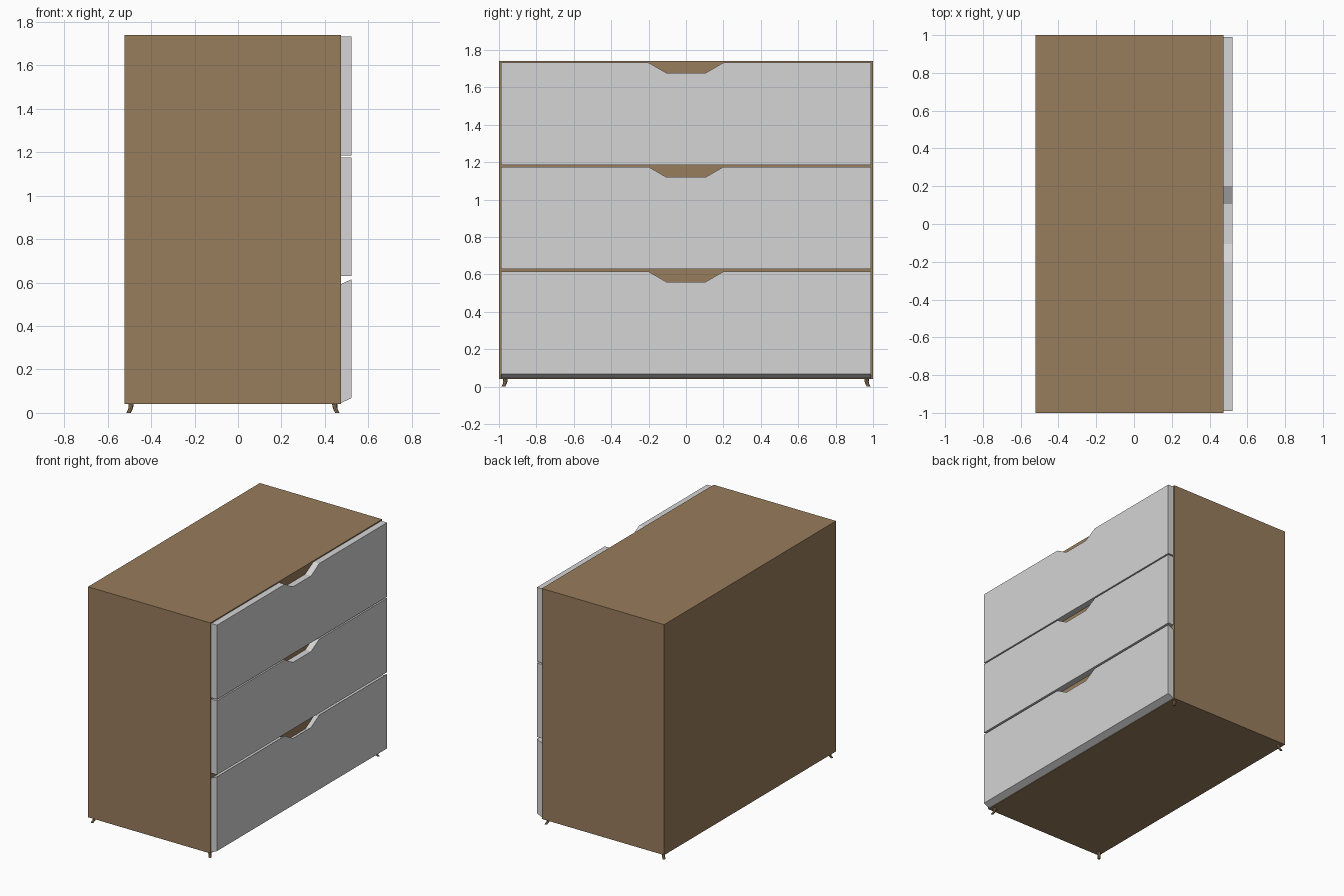
import bpy, bmesh, math
from mathutils import Vector

if "Cube" in bpy.data.objects:
    bpy.data.objects.remove(bpy.data.objects["Cube"])


def material(name, rgb):
    m = bpy.data.materials.new(name)
    m.diffuse_color = (*rgb, 1)
    m.use_nodes = True
    m.node_tree.nodes["Principled BSDF"].inputs["Base Color"].default_value = m.diffuse_color
    return m


wood = material("brown wood", (0.315, 0.205, 0.107))
grey = material("light grey", (0.66, 0.66, 0.66))


def make(name, bm, mat):
    bmesh.ops.recalc_face_normals(bm, faces=bm.faces)
    me = bpy.data.meshes.new(name)
    bm.to_mesh(me)
    bm.free()
    me.materials.append(mat)
    ob = bpy.data.objects.new(name, me)
    bpy.context.collection.objects.link(ob)
    return ob


# Cabinet carcass
BACK, FRONT, OUT = -0.522, 0.475, 0.522
BASE, TOP = 0.042, 1.74
bm = bmesh.new()
bmesh.ops.create_cube(bm, size=1)
for v in bm.verts:
    v.co.x = FRONT if v.co.x > 0 else BACK
    v.co.y = 1.0 if v.co.y > 0 else -1.0
    v.co.z = TOP if v.co.z > 0 else BASE
make("cabinet_body", bm, wood)


# Drawer fronts with a trapezoid finger notch in the top edge;
# drop lowers the inner side, giving sloped top and bottom edges
def drawer(name, z0, z1, drop=0.0):
    w, n = 0.99, 0.055
    outline = [(-w, z0), (w, z0), (w, z1), (0.2, z1), (0.105, z1 - n),
               (-0.105, z1 - n), (-0.2, z1), (-w, z1)]
    bm = bmesh.new()
    inner = [bm.verts.new((FRONT, y, z - drop)) for y, z in outline]
    outer = [bm.verts.new((OUT, y, z)) for y, z in outline]
    bm.faces.new(inner)
    bm.faces.new(outer)
    k = len(outline)
    for i in range(k):
        j = (i + 1) % k
        bm.faces.new((inner[i], inner[j], outer[j], outer[i]))
    make(name, bm, grey)


drawer("top_drawer_front", 1.185, 1.732)
drawer("middle_drawer_front", 0.63, 1.175)
drawer("bottom_drawer_front", 0.068, 0.615, 0.022)


# Small curved legs sweeping outward at the foot
def leg(name, x, y, sx, sy):
    rings = [(BASE + 0.002, 0.000, 0.0125), (0.028, 0.001, 0.011),
             (0.015, 0.004, 0.010), (0.006, 0.009, 0.010), (0.0, 0.012, 0.010)]
    bm = bmesh.new()
    loops = []
    for z, o, r in rings:
        loops.append([bm.verts.new((x + sx * o + r * math.cos(a * math.pi / 4),
                                    y + sy * o + r * math.sin(a * math.pi / 4), z))
                      for a in range(8)])
    for lo, hi in zip(loops, loops[1:]):
        for i in range(8):
            j = (i + 1) % 8
            bm.faces.new((lo[i], lo[j], hi[j], hi[i]))
    bm.faces.new(loops[0])
    bm.faces.new(loops[-1])
    make(name, bm, wood)


for xn, x, sx in (("back", -0.492, -1), ("front", 0.445, 1)):
    for yn, sy in (("left", -1), ("right", 1)):
        leg(f"{xn}_{yn}_leg", x, sy * 0.965, sx, sy)
